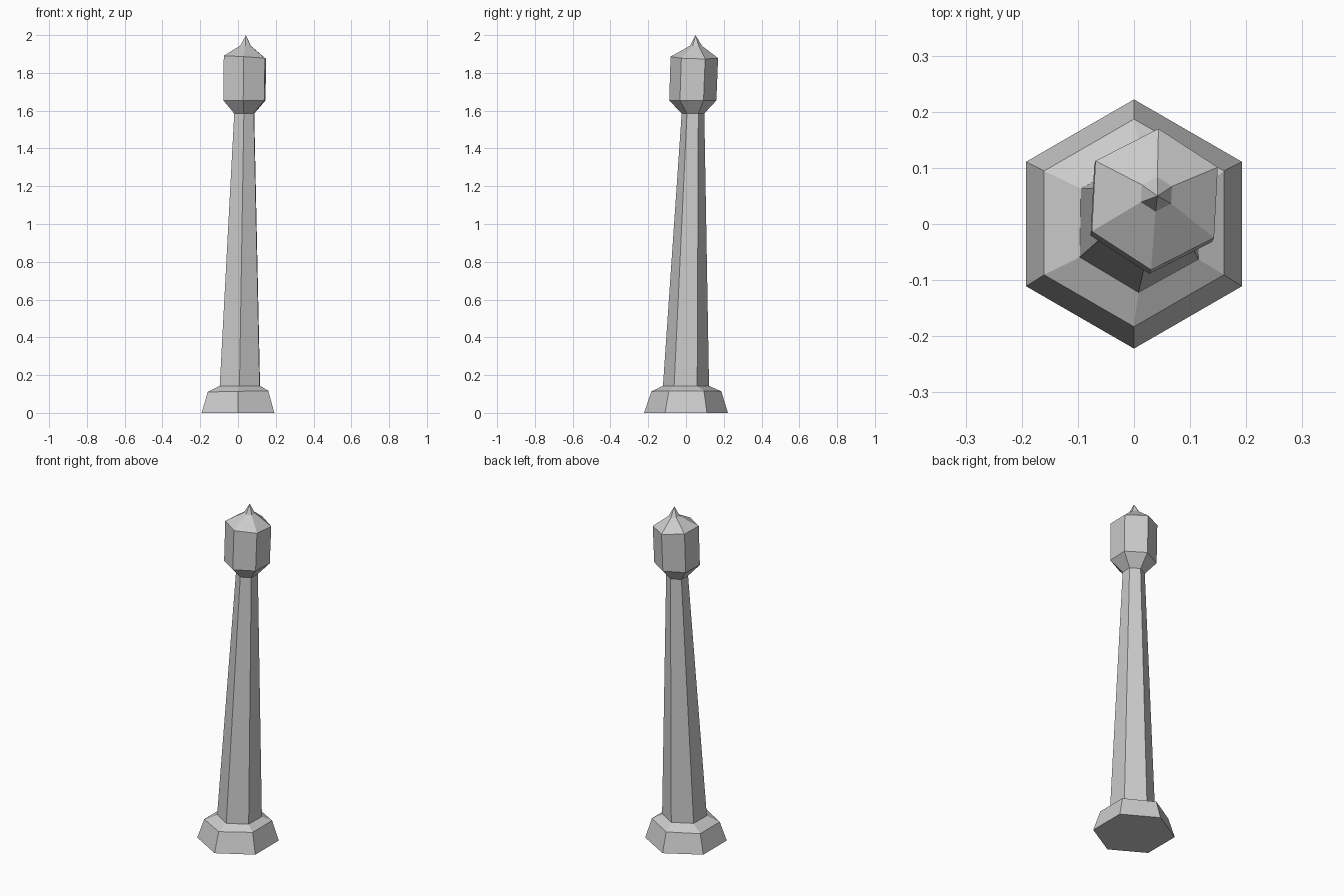
import bpy
import bmesh
from math import cos, sin, radians

if "Cube" in bpy.data.objects:
    bpy.data.objects.remove(bpy.data.objects["Cube"])

SIDES = 6

# Hexagonal rings: centre x, y, z, radius, twist in degrees, tilt in x, tilt in y
foot = (0, 0, 0, 0.222, 0, 0, 0)
shoulder = (0, 0.002, 0.114, 0.185, 0, 0.02, 0)
shaft_low = (0.010, 0, 0.143, 0.122, -1, 0, 0)
shaft_high = (0.033, 0.037, 1.585, 0.060, -2, 0, 0)
lantern_low = (0.034, 0.036, 1.654, 0.125, -3, 0, 0)
lantern_high = (0.037, 0.044, 1.882, 0.126, -3, -0.06, -0.03)
cap_ring = (0.040, 0.053, 1.944, 0.031, -3, -0.03, 0)
tip = (0.042, 0.050, 2.0)


def loft(name, rings, bottom=False, apex=None):
    """Join hexagonal rings into a flat-shaded shell, optionally closed."""
    bm = bmesh.new()
    loops = []
    for cx, cy, cz, r, twist, tx, ty in rings:
        loop = []
        for i in range(SIDES):
            a = radians(90 + twist + 360 * i / SIDES)
            dx, dy = r * cos(a), r * sin(a)
            loop.append(bm.verts.new((cx + dx, cy + dy, cz + dx * tx + dy * ty)))
        loops.append(loop)
    for lo, hi in zip(loops, loops[1:]):
        for i in range(SIDES):
            j = (i + 1) % SIDES
            bm.faces.new((lo[i], lo[j], hi[j], hi[i]))
    if bottom:
        bm.faces.new(loops[0][::-1])
    if apex:
        point = bm.verts.new(apex)
        for i in range(SIDES):
            bm.faces.new((loops[-1][i], loops[-1][(i + 1) % SIDES], point))
    mesh = bpy.data.meshes.new(name)
    bm.to_mesh(mesh)
    bm.free()
    obj = bpy.data.objects.new(name, mesh)
    bpy.context.collection.objects.link(obj)
    return obj


# Stepped plinth, leaning shaft, flared lantern and pointed cap
loft("base", [foot, shoulder, shaft_low], bottom=True)
loft("shaft", [shaft_low, shaft_high])
loft("lantern", [shaft_high, lantern_low, lantern_high])
loft("cap", [lantern_high, cap_ring], apex=tip)
